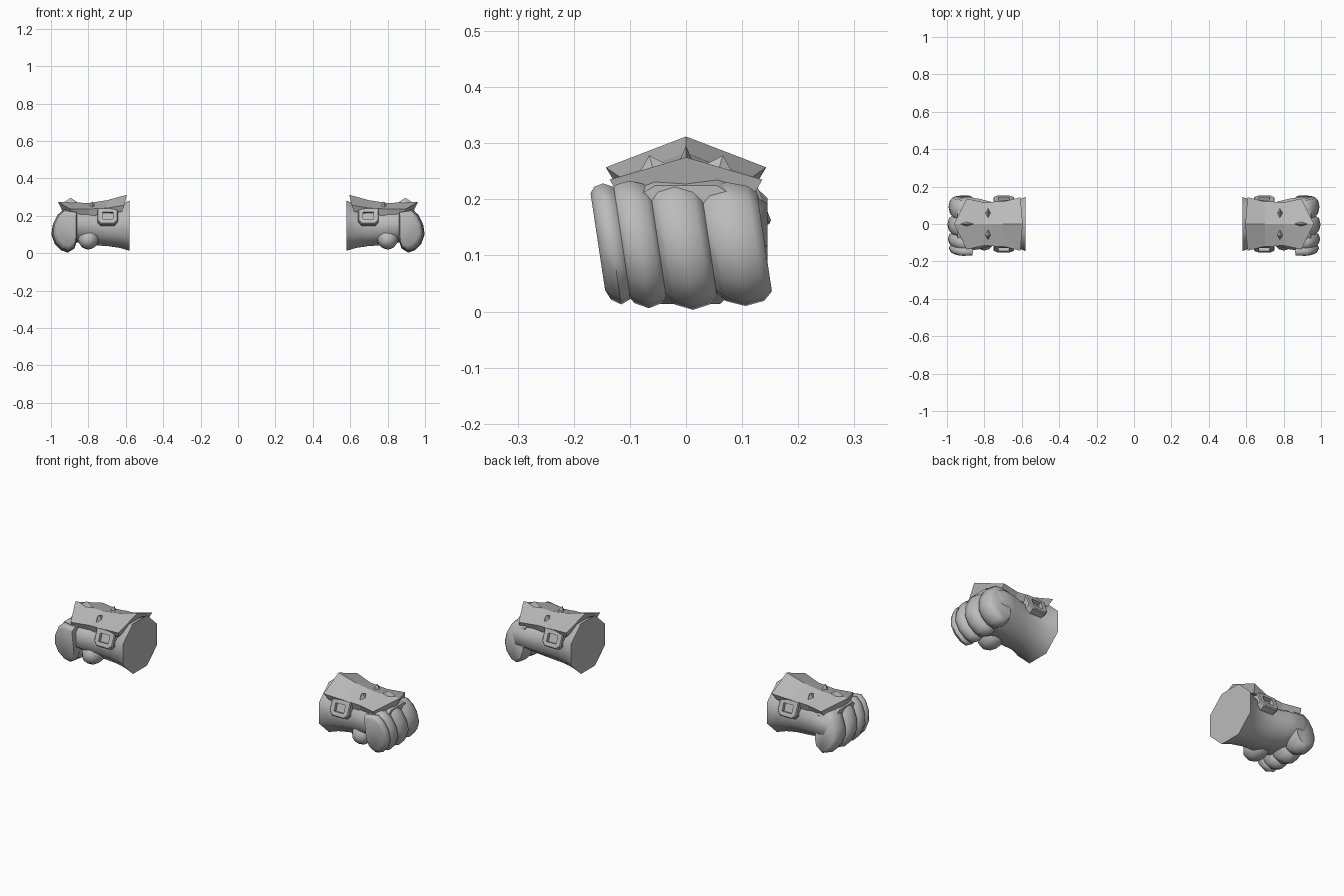
import bpy, bmesh, math
from mathutils import Vector, Matrix

cube = bpy.data.objects.get("Cube")
if cube:
    bpy.data.objects.remove(cube, do_unlink=True)

grey = bpy.data.materials.new("plain_grey")
grey.use_nodes = True
colour = (0.5, 0.5, 0.5, 1)
grey.diffuse_color = colour
grey.node_tree.nodes["Principled BSDF"].inputs["Base Color"].default_value = colour


def finish(name, bm, smooth=None, both_sides=False):
    """Turn a bmesh into an object mirrored onto the other gauntlet."""
    bmesh.ops.recalc_face_normals(bm, faces=bm.faces)
    mesh = bpy.data.meshes.new(name)
    bm.to_mesh(mesh)
    bm.free()
    mesh.materials.append(grey)
    obj = bpy.data.objects.new(name, mesh)
    bpy.context.collection.objects.link(obj)
    mod = obj.modifiers.new("pair", 'MIRROR')
    mod.use_axis = (True, both_sides, False)
    mod.use_mirror_merge = False
    if smooth:
        bpy.ops.object.select_all(action='DESELECT')
        obj.select_set(True)
        bpy.context.view_layer.objects.active = obj
        bpy.ops.object.shade_smooth_by_angle(angle=math.radians(smooth))
    return obj


def loft(rings):
    """Skin a list of equal-length closed rings and cap the ends."""
    bm = bmesh.new()
    loops = [[bm.verts.new(p) for p in ring] for ring in rings]
    n = len(loops[0])
    for a, b in zip(loops, loops[1:]):
        for i in range(n):
            j = (i + 1) % n
            bm.faces.new((a[i], a[j], b[j], b[i]))
    bm.faces.new(loops[0])
    bm.faces.new(loops[-1])
    return bm


# Cuff, wrist and palm: octagonal sections (x, centre z, half width, half height)
sections = [(.58, .147, .145, .134), (.63, .143, .125, .115), (.69, .14, .115, .103),
            (.76, .142, .118, .1), (.83, .15, .135, .098), (.9, .155, .145, .09),
            (.945, .15, .13, .075)]
octagon = [math.radians(22.5 + 45 * i) for i in range(8)]
k = 1 / math.cos(math.radians(22.5))
finish("hand", loft([[(x, ry * k * math.cos(a), z + rz * k * math.sin(a)) for a in octagon]
                     for x, z, ry, rz in sections]), 60)

# Four curled fingers: one side profile (x, z) swept across each finger's width
curl = [(.86, .225), (.93, .235), (.965, .205), (.99, .155), (.998, .1), (.98, .05),
        (.945, .015), (.91, .003), (.875, .025), (.86, .07)]
pivot = Vector((.88, .14))


def finger(name, y0, y1, size):
    rings = []
    for t, s in ((0, .8), (.16, .93), (.5, 1), (.84, .93), (1, .8)):
        ring = []
        for p in curl:
            q = pivot + (Vector(p) - pivot) * s * size
            y = y0 + (y1 - y0) * t + .15 * (.11 - q.y)
            ring.append((q.x, y, q.y))
        rings.append(ring)
    finish(name, loft(rings), 50)


for label, y0, y1, size in (("index", -.155, -.105, .93), ("middle", -.118, -.045, .98),
                            ("ring", -.05, .043, 1), ("little", .04, .142, .95)):
    finger(label + "_finger", y0, y1, size)

# Thumb folded under the palm
bm = bmesh.new()
bmesh.ops.create_uvsphere(bm, u_segments=12, v_segments=8, radius=1)
bmesh.ops.transform(bm, verts=bm.verts, matrix=Matrix.Translation((.8, -.07, .08))
                    @ Matrix.Rotation(.3, 4, 'X') @ Matrix.Diagonal((.058, .075, .058, 1)))
finish("thumb", bm, 60)

# Ridged back plate: each section has a ridge and two edges above a tucked-in lip
# (ridge x, ridge z, edge x, edge y, edge z)
top = [(.595, .312, .607, .143, .257), (.7, .283, .7, .12, .241),
       (.8, .268, .8, .115, .236), (.963, .275, .895, .136, .235)]
lip = [(.618, .26, .622, .122, .222), (.7, .235, .7, .107, .207),
       (.8, .218, .8, .103, .2), (.935, .217, .905, .115, .198)]
rings = []
for (rx, rz, ex, ey, ez), (lx, lz, fx, fy, fz) in zip(top, lip):
    rings.append([(ex, -ey, ez), (rx, 0, rz), (ex, ey, ez), (fx, fy, fz), (lx, 0, lz), (fx, -fy, fz)])
finish("back_plate", loft(rings))


# Diamond studs standing on the plate
def stud(name, centre, long, wide, height, turn, tilt, both_sides):
    bm = bmesh.new()
    bmesh.ops.create_cone(bm, segments=4, radius1=1, radius2=0, depth=1, cap_ends=True)
    bmesh.ops.transform(bm, verts=bm.verts, matrix=Matrix.Translation(centre)
                        @ Matrix.Rotation(tilt, 4, 'X') @ Matrix.Rotation(turn, 4, 'Z')
                        @ Matrix.Diagonal((long, wide, height, 1)))
    finish(name, bm, None, both_sides)


stud("knuckle_stud", (.895, 0, .279), .052, .014, .034, 0, 0, False)
stud("side_stud", (.78, .06, .259), .042, .022, .04, math.pi / 2, -.28, True)

# Buckle: chamfered plate with a sunken window, leaning on each side of the wrist
bm = bmesh.new()
outline = [(-.055, .045), (.055, .045), (.055, -.025), (.036, -.045), (-.036, -.045), (-.055, -.025)]
face = bm.faces.new([bm.verts.new((x, 0, z)) for x, z in outline])
front = bmesh.ops.extrude_face_region(bm, geom=[face])["geom"]
bmesh.ops.translate(bm, verts=[v for v in front if isinstance(v, bmesh.types.BMVert)], vec=(0, .03, 0))
front_face = [f for f in front if isinstance(f, bmesh.types.BMFace)][0]
bmesh.ops.inset_individual(bm, faces=[front_face], thickness=.005, depth=0)
for v in front_face.verts:
    v.co.y += .005
window = [bm.verts.new((x, .035, z)) for x, z in ((-.028, .022), (.028, .022), (.028, -.02), (-.028, -.02))]
rim = list(front_face.verts)
bm.faces.remove(front_face)
ring = sorted(rim, key=lambda v: math.atan2(v.co.z, v.co.x))
window.sort(key=lambda v: math.atan2(v.co.z, v.co.x))
edges = [bm.edges.get((ring[i - 1], ring[i])) for i in range(6)]
edges += [bm.edges.new((window[i - 1], window[i])) for i in range(4)]
bmesh.ops.bridge_loops(bm, edges=edges)
floor = [bm.verts.new(v.co - Vector((0, .018, 0))) for v in window]
for i in range(4):
    bm.faces.new((window[i - 1], window[i], floor[i], floor[i - 1]))
bm.faces.new(floor)
bmesh.ops.transform(bm, verts=bm.verts, matrix=Matrix.Translation((.697, .104, .187))
                    @ Matrix.Rotation(.38, 4, 'X'))
finish("buckle", bm, None, True)
